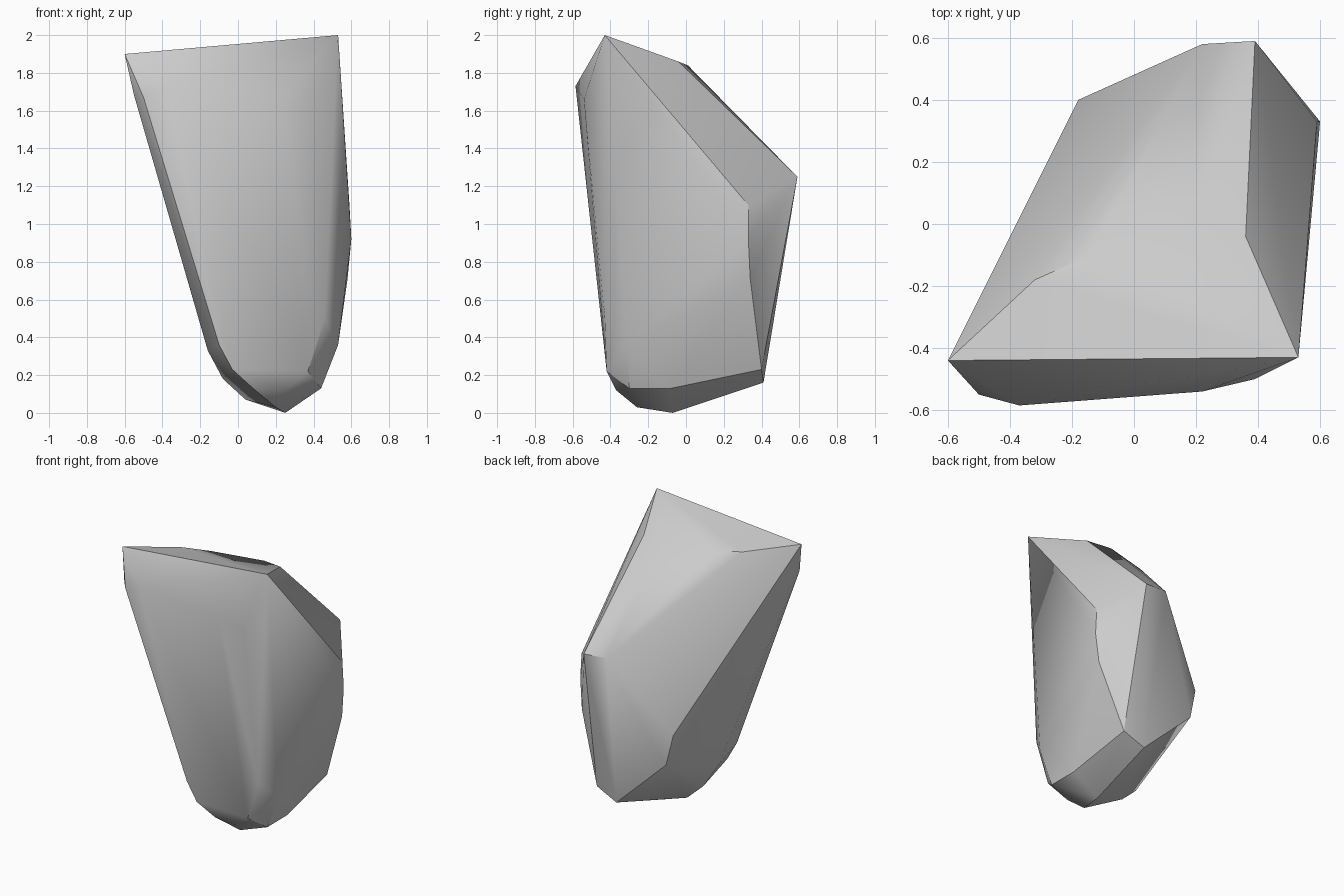
import bpy
import bmesh
from math import radians

# Remove the default cube only
default_cube = bpy.data.objects.get("Cube")
if default_cube:
    bpy.data.objects.remove(default_cube, do_unlink=True)


def make_material(name, colour):
    """Flat material whose viewport and render colours agree."""
    material = bpy.data.materials.new(name)
    material.use_nodes = True
    material.diffuse_color = colour
    shader = material.node_tree.nodes["Principled BSDF"]
    shader.inputs["Base Color"].default_value = colour
    shader.inputs["Roughness"].default_value = 0.8
    return material


def make_hull(name, corners, material):
    """Wrap a set of corner points in a convex faceted solid."""
    bm = bmesh.new()
    for corner in corners:
        bm.verts.new(corner)
    hull = bmesh.ops.convex_hull(bm, input=bm.verts[:])
    # Corners that ended up inside the solid are dropped
    loose = [v for v in bm.verts if not v.link_faces]
    bmesh.ops.delete(bm, geom=loose, context="VERTS")
    bmesh.ops.recalc_face_normals(bm, faces=bm.faces[:])
    mesh = bpy.data.meshes.new(name)
    bm.to_mesh(mesh)
    bm.free()
    mesh.materials.append(material)
    solid = bpy.data.objects.new(name, mesh)
    bpy.context.collection.objects.link(solid)
    return solid


# Sloping cap: two high front corners and the rear ridge
cap = [(.53, -.43, 2), (-.6, -.44, 1.9),
       (.36, -.04, 1.86), (.2, .01, 1.84),
       (-.14, -.1, 1.86), (-.32, -.18, 1.87)]

# Brow under the front edge of the cap
brow = [(-.55, -.49, 1.68), (-.5, -.55, 1.67), (-.37, -.585, 1.73),
        (.22, -.54, 1.66), (.39, -.5, 1.6)]

# Rear shoulder and the bulge of the +x flank
shoulder = [(.39, .59, 1.25), (.22, .58, 1.26), (-.18, .4, .75),
            (-.13, .41, .53)]
flank = [(.59, .33, 1.1), (.6, .33, .92), (.58, .34, .71),
         (.42, .4, .23), (.26, .41, .16), (.53, -.31, .36)]

# Rounded foot, from the front chamfer to the lowest point
foot_front = [(-.1, -.43, .36), (-.03, -.42, .23), (.08, -.37, .13),
              (.25, -.37, .12), (.37, -.42, .22), (.46, -.43, .5)]
foot_base = [(-.16, -.14, .33), (-.08, -.08, .18), (.04, -.07, .07),
             (.2, -.26, .03), (.25, -.07, 0), (.44, -.3, .13),
             (.44, -.08, .13)]

stone_grey = make_material("stone grey", (0.6, 0.6, 0.6, 1))
rock = make_hull("rock", cap + brow + shoulder + flank + foot_front + foot_base,
                 stone_grey)

# Soft shading across shallow edges, crisp along the strong ones
bpy.ops.object.select_all(action="DESELECT")
rock.select_set(True)
bpy.context.view_layer.objects.active = rock
bpy.ops.object.shade_smooth_by_angle(angle=radians(32))
